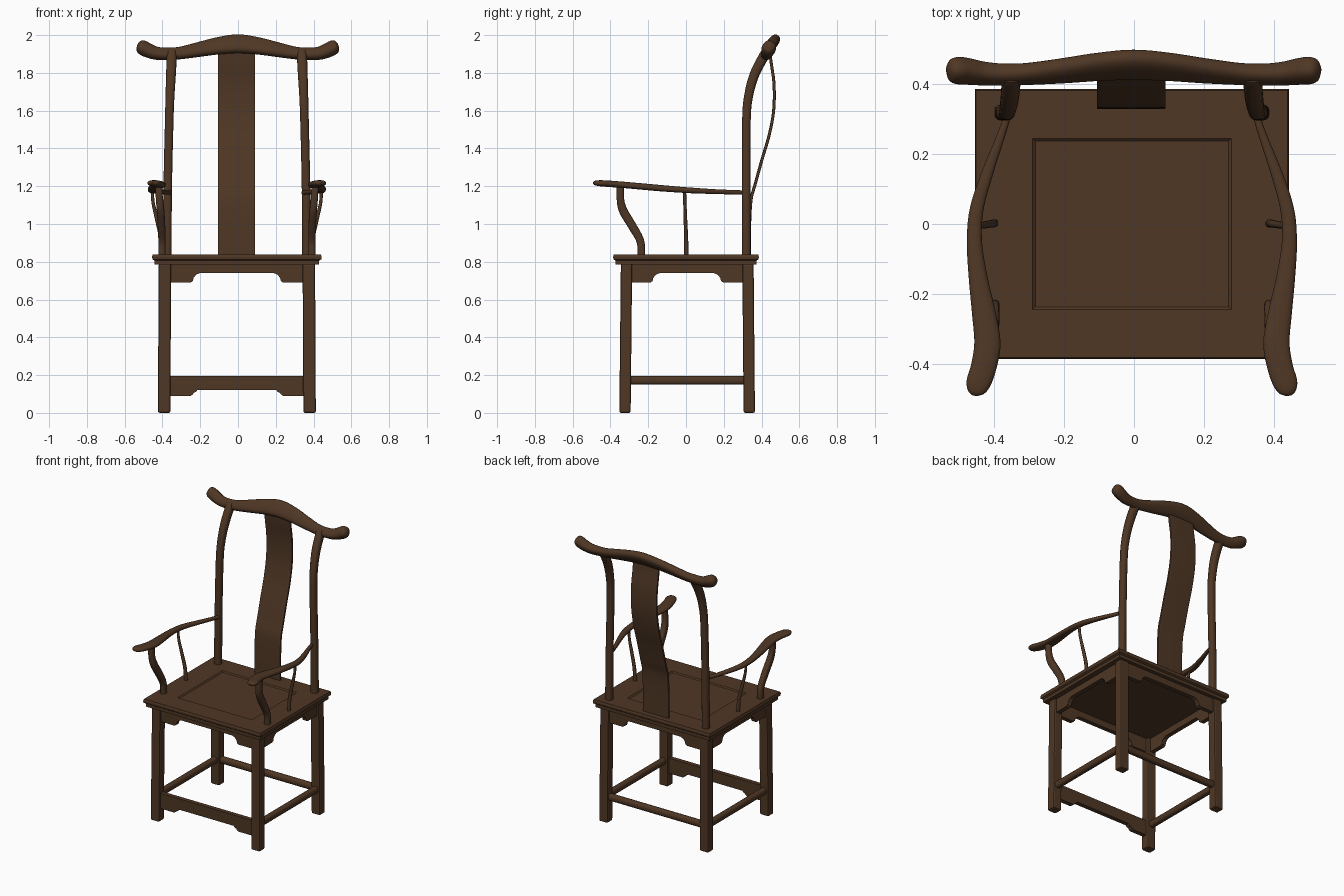
import bpy, bmesh, math
from mathutils import Vector

if "Cube" in bpy.data.objects:
    bpy.data.objects.remove(bpy.data.objects["Cube"])

wood = bpy.data.materials.new("dark_brown_wood")
wood.diffuse_color = (0.078, 0.038, 0.018, 1)
wood.use_nodes = True
wood.node_tree.nodes["Principled BSDF"].inputs["Base Color"].default_value = wood.diffuse_color
OX = -0.006          # everything below the crest rail sits slightly left


def finish(name, bm, smooth=True, bevel=0.0):
    bmesh.ops.recalc_face_normals(bm, faces=bm.faces)
    me = bpy.data.meshes.new(name)
    bm.to_mesh(me)
    bm.free()
    me.materials.append(wood)
    ob = bpy.data.objects.new(name, me)
    bpy.context.collection.objects.link(ob)
    if bevel:
        m = ob.modifiers.new("bevel", 'BEVEL')
        m.width, m.segments = bevel, 2
    if smooth:
        bpy.ops.object.select_all(action='DESELECT')
        ob.select_set(True)
        bpy.context.view_layer.objects.active = ob
        bpy.ops.object.shade_smooth_by_angle(angle=math.radians(40))
    return ob


def spline(pts, sub):
    """Catmull-Rom interpolation of tuples of any length."""
    out = []
    for i in range(len(pts) - 1):
        p0, p1, p2, p3 = pts[max(i - 1, 0)], pts[i], pts[i + 1], pts[min(i + 2, len(pts) - 1)]
        for s in range(sub):
            t = s / sub
            out.append([0.5 * (2 * b + (c - a) * t + (2 * a - 5 * b + 4 * c - d) * t * t
                               + (3 * b - a - 3 * c + d) * t ** 3)
                        for a, b, c, d in zip(p0, p1, p2, p3)])
    return out + [list(pts[-1])]


def skin(bm, loops):
    rings = [[bm.verts.new(v) for v in lp] for lp in loops]
    n = len(rings[0])
    for a, b in zip(rings, rings[1:]):
        for i in range(n):
            bm.faces.new((a[i], a[(i + 1) % n], b[(i + 1) % n], b[i]))
    bm.faces.new(rings[0])
    bm.faces.new(rings[-1])


def sweep(name, pts, ref, n=16, power=2.0, sub=6, sx=1, ox=OX):
    """Sweep a superellipse along points (x, y, z, half size along ref, half size across)."""
    st = spline(pts, sub)
    P = [Vector((s[0] * sx + ox, s[1], s[2])) for s in st]
    loops = []
    for i, s in enumerate(st):
        T = (P[min(i + 1, len(P) - 1)] - P[max(i - 1, 0)]).normalized()
        U = Vector(ref)
        U = (U - T * U.dot(T)).normalized()
        V = T.cross(U)
        ring = []
        for k in range(n):
            a = 2 * math.pi * (k + 0.5) / n
            c, d = math.cos(a), math.sin(a)
            e = 2 / power
            ring.append(P[i] + U * s[3] * math.copysign(abs(c) ** e, c)
                        + V * s[4] * math.copysign(abs(d) ** e, d))
        loops.append(ring)
    bm = bmesh.new()
    skin(bm, loops)
    return finish(name, bm)


def rect(x0, x1, y0, y1, z):
    return [(x0, y0, z), (x1, y0, z), (x1, y1, z), (x0, y1, z)]


def plate(name, outline, place, thick):
    """Extrude a 2D outline; place(u, w, t) maps it to 3D."""
    bm = bmesh.new()
    skin(bm, [[place(u, w, t) for u, w in outline] for t in (-thick / 2, thick / 2)])
    return finish(name, bm, smooth=False)


# seat frame with moulded edge and sunken panel
bm = bmesh.new()
loops = [rect(-s + OX, s + OX, -t, t, z) for s, t, z in
         [(.436, .373, .785), (.436, .373, .806), (.447, .384, .813), (.449, .386, .826),
          (.445, .382, .839), (.284, .245, .839), (.276, .237, .832)]]
skin(bm, loops)
finish("seat", bm, smooth=False)

# legs
for sx, side in ((-1, "left"), (1, "right")):
    for nm, yb, yt in (("front", -.323, -.315), ("back", .335, .328)):
        bm = bmesh.new()
        skin(bm, [rect(sx * x + OX - .033, sx * x + OX + .033, y - .03, y + .03, z)
                  for x, y, z in ((.385, yb, 0), (.381, yt, .79))])
        finish(f"{nm}_leg_{side}", bm, smooth=False, bevel=.009)


# bracketed aprons under the seat and the front foot board
def bracket(half, top, mid, low, foot, run):
    left = [(-half, top), (-half, low), (-half + foot, low), (-half + foot + .012, low + .008),
            (-half + foot + .016, low + (mid - low) * .5),
            (-half + foot + .03, mid - .008), (-half + foot + run, mid)]
    return left + [(-u, w) for u, w in reversed(left)]


wide = bracket(.36, .79, .74, .69, .115, .05)
deep = bracket(.305, .79, .74, .69, .112, .05)
plate("front_apron", wide, lambda u, w, t: (u + OX, -.320 + t, w), .03)
plate("back_apron", wide, lambda u, w, t: (u + OX, .333 + t, w), .03)
for sx, side in ((-1, "left"), (1, "right")):
    plate(f"side_apron_{side}", deep, lambda u, w, t: (sx * .385 + OX + t, u + .004, w), .03)
plate("front_foot_board", bracket(.36, .195, .12, .09, .115, .035),
      lambda u, w, t: (u + OX, -.322 + t, w), .03)

# round stretchers
for sx, side in ((-1, "left"), (1, "right")):
    sweep(f"side_stretcher_{side}", [(.385, -.32, .172, .023, .021), (.385, .33, .172, .023, .021)],
          (0, 0, 1), power=2.5, sub=1, sx=sx)
sweep("back_stretcher", [(-.385, .333, .172, .023, .021), (.385, .333, .172, .023, .021)],
      (0, 0, 1), power=2.5, sub=1)

for sx, side in ((-1, "left"), (1, "right")):
    # back posts, bending backwards near the top
    sweep(f"back_post_{side}",
          [(.370, .319, .80, .024, .024), (.366, .319, 1.2, .023, .023),
           (.358, .320, 1.55, .023, .023), (.354, .332, 1.68, .024, .024),
           (.349, .362, 1.79, .026, .026), (.345, .410, 1.885, .027, .027),
           (.345, .425, 1.91, .025, .025)], (1, 0, 0), power=2.6, sx=sx)
    # arms: slender at the post, broad paddle at the front
    sweep(f"arm_{side}",
          [(.352, .320, 1.166, .012, .010), (.375, .25, 1.168, .012, .012),
           (.415, .14, 1.172, .013, .017), (.444, .04, 1.177, .015, .020),
           (.450, -.05, 1.183, .016, .022), (.440, -.15, 1.191, .017, .027),
           (.424, -.25, 1.200, .017, .034), (.413, -.34, 1.208, .017, .038),
           (.424, -.41, 1.213, .017, .037), (.439, -.455, 1.216, .016, .035),
           (.446, -.480, 1.217, .012, .024), (.448, -.491, 1.217, .004, .007)],
          (0, 0, 1), power=2.4, sx=sx)
    # gooseneck front arm supports
    sweep(f"front_arm_support_{side}",
          [(.397, -.236, .83, .019, .020), (.397, -.242, .91, .019, .021),
           (.399, -.285, .99, .020, .023), (.404, -.332, 1.07, .020, .023),
           (.410, -.347, 1.13, .019, .020), (.414, -.347, 1.205, .019, .020)],
          (1, 0, 0), power=3, sx=sx)
    # thin middle arm supports
    sweep(f"middle_arm_support_{side}",
          [(.394, .002, .83, .013, .012), (.400, .001, .92, .012, .011),
           (.422, -.003, 1.02, .011, .010), (.443, -.006, 1.11, .009, .009),
           (.448, -.007, 1.18, .009, .008)], (1, 0, 0), n=12, sx=sx)

# curved back splat
sweep("back_splat",
      [(-.002, .336, .83, .098, .008), (-.002, .337, 1.0, .098, .008),
       (-.002, .345, 1.13, .098, .008), (-.002, .366, 1.21, .098, .008),
       (-.002, .402, 1.34, .098, .008), (-.002, .440, 1.47, .098, .008),
       (-.002, .464, 1.60, .098, .008), (-.002, .466, 1.74, .098, .008),
       (-.002, .450, 1.86, .098, .008), (-.002, .442, 1.93, .098, .008)],
      (1, 0, 0), n=12, power=14)

# crest rail with raised centre and upturned ends
half = [(0, .455, 1.954, .055, .029), (.10, .449, 1.944, .050, .028), (.20, .438, 1.925, .042, .027),
        (.30, .429, 1.906, .034, .026), (.37, .427, 1.901, .032, .027), (.43, .430, 1.904, .034, .030),
        (.475, .436, 1.919, .037, .034), (.505, .439, 1.934, .037, .035),
        (.524, .440, 1.941, .029, .028), (.533, .440, 1.944, .010, .010)]
rail = [(-p[0],) + p[1:] for p in reversed(half[1:])] + half
sweep("crest_rail", rail, (0, .60, .80), n=20, power=2.6, ox=-.001)
